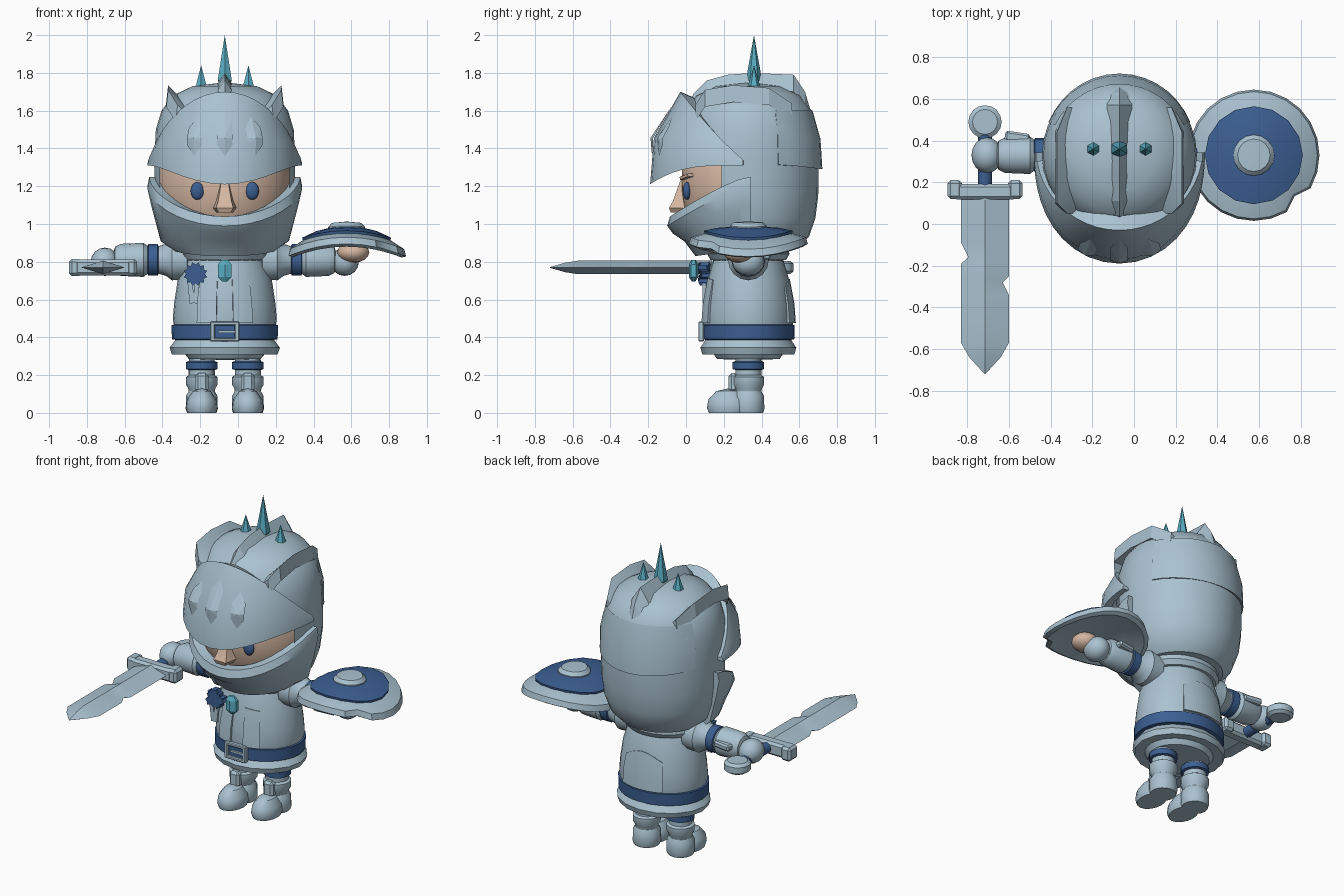
import bpy, bmesh, math
from mathutils import Vector, Matrix, Euler

if "Cube" in bpy.data.objects:
    bpy.data.objects.remove(bpy.data.objects["Cube"])

CX, CY = -0.07, 0.33


def mat(name, c):
    m = bpy.data.materials.new(name)
    m.diffuse_color = (*c, 1)
    m.use_nodes = True
    m.node_tree.nodes["Principled BSDF"].inputs["Base Color"].default_value = m.diffuse_color
    return m


STEEL = mat("pale steel", (0.40, 0.54, 0.63))
BLUE = mat("navy blue", (0.045, 0.115, 0.29))
TEAL = mat("teal crystal", (0.10, 0.42, 0.54))
SKIN = mat("skin", (0.66, 0.47, 0.36))


def finish(name, bm, m, angle=35):
    bmesh.ops.recalc_face_normals(bm, faces=bm.faces)
    me = bpy.data.meshes.new(name)
    bm.to_mesh(me)
    bm.free()
    me.materials.append(m)
    ob = bpy.data.objects.new(name, me)
    bpy.context.collection.objects.link(ob)
    if angle:
        bpy.ops.object.select_all(action='DESELECT')
        ob.select_set(True)
        bpy.context.view_layer.objects.active = ob
        bpy.ops.object.shade_smooth_by_angle(angle=math.radians(angle))
    return ob


def bridge(bm, rings, closed=True):
    """Join successive vertex loops with quads."""
    for a, b in zip(rings, rings[1:]):
        n = len(a)
        for i in range(n if closed else n - 1):
            j = (i + 1) % n
            bm.faces.new((a[i], a[j], b[j], b[i]))


def lathe(name, prof, loc, m, seg=24, scale=(1, 1, 1), rot=(0, 0, 0), edit=None, angle=35):
    bm = bmesh.new()
    rings = [[bm.verts.new((max(r, 1e-4) * math.sin(2 * math.pi * i / seg),
                            max(r, 1e-4) * -math.cos(2 * math.pi * i / seg), z))
              for i in range(seg)] for r, z in prof]
    bridge(bm, rings)
    for ring in (rings[0], rings[-1]):
        bm.faces.new(ring)
    bmesh.ops.remove_doubles(bm, verts=bm.verts, dist=5e-4)
    M = Matrix.LocRotScale(Vector(loc), Euler(rot), Vector(scale))
    bmesh.ops.transform(bm, matrix=M, verts=bm.verts)
    if edit:
        edit(bm)
    return finish(name, bm, m, angle)


def shell(name, a0, a1, n, section, m, ys=1.0, angle=35):
    """Curved plate: section(angle) gives a closed loop of (radius, z); angle 0 is the front."""
    bm = bmesh.new()
    rings = []
    for i in range(n + 1):
        t = math.radians(a0 + (a1 - a0) * i / n)
        rings.append([bm.verts.new((CX + r * math.sin(t), CY - ys * r * math.cos(t), z))
                      for r, z in section(t)])
    bridge(bm, rings)
    bm.faces.new(rings[0])
    bm.faces.new(rings[-1])
    return finish(name, bm, m, angle)


def ball(name, loc, size, m, seg=16):
    bm = bmesh.new()
    bmesh.ops.create_uvsphere(bm, u_segments=seg, v_segments=seg // 2, radius=1,
                              matrix=Matrix.LocRotScale(Vector(loc), None, Vector(size)))
    return finish(name, bm, m, 50)


def box(name, loc, size, m, bevel=0.0, rot=(0, 0, 0)):
    bm = bmesh.new()
    bmesh.ops.create_cube(bm, size=1, matrix=Matrix.LocRotScale(Vector(loc), Euler(rot), Vector(size)))
    if bevel:
        bmesh.ops.bevel(bm, geom=bm.edges[:], offset=bevel, segments=1, affect='EDGES')
    return finish(name, bm, m, 0)


def crest(name, path, half, drop, lean, m=STEEL):
    """Ridge with a triangular section along a path of peak points."""
    bm = bmesh.new()
    rings = [[bm.verts.new((x - lean - half, y, z - drop)), bm.verts.new((x, y, z)),
              bm.verts.new((x - lean + half, y, z - drop))] for x, y, z in path]
    bridge(bm, rings)
    bm.faces.new(rings[0])
    bm.faces.new(rings[-1])
    return finish(name, bm, m, 20)


# Helmet bowl, open at the face
def open_face(bm):
    gone = [f for f in bm.faces if f.calc_center_median().y < 0.2
            and 0.97 < f.calc_center_median().z < 1.38]
    bmesh.ops.delete(bm, geom=gone, context='FACES')


lathe("helmet_bowl", [(0, .87), (.26, .87), (.32, .93), (.355, 1.03), (.37, 1.15), (.372, 1.26), (.372, 1.36),
                      (.365, 1.5), (.335, 1.6), (.275, 1.68), (.17, 1.73), (0, 1.75)],
      (CX, CY, 0), STEEL, 32, edit=open_face)
shell("helmet_back_lip", 115, 245, 14,
      lambda t: [(.36, 1.31), (.372 + .02 * math.cos(t) ** 2, 1.32 - .03 * math.cos(t) ** 2),
                 (.372 + .01 * math.cos(t) ** 2, 1.45), (.34, 1.6)], STEEL)


# Visor: pointed at the brow, swept back to the temples
def visor_section(t):
    c = max(math.cos(t), 0)
    top = 1.32 + .38 * c ** 1.1
    low = 1.31 - .10 * c ** 5
    rb = .41 + .11 * c ** 2
    rt = .40 - .04 * c
    mid = low + .5 * (top - low)
    return [(rb - .06, low + .05 * c), (rb, low), (rb - .02 * c, mid), (rt, top), (rt - .07, top - .03)]


shell("visor", -86, 86, 20, visor_section, STEEL, angle=30)


# Visor slots: long faceted lozenges following the visor surface
for i, ang in enumerate((-19, 0, 19)):
    bm = bmesh.new()
    t = math.radians(ang)
    out = Vector((math.sin(t), -math.cos(t), 0))
    side = Vector((math.cos(t), math.sin(t), 0))
    _, (rb, low), (rm, mid), (rt, top), _ = visor_section(t)

    def on_visor(z, u, lift):
        r = rb + (rm - rb) * (z - low) / (mid - low) if z < mid else rm + (rt - rm) * (z - mid) / (top - mid)
        return bm.verts.new(Vector((CX, CY, z)) + out * (r + lift) + side * u)
    z0, z1 = 1.36, 1.62 if ang == 0 else 1.57
    loop = [on_visor(z0, 0, .002), on_visor(z0 + .06, .042, .002), on_visor(mid, .042, .004),
            on_visor(z1 - .06, .042, .002), on_visor(z1, 0, .002), on_visor(z1 - .06, -.042, .002),
            on_visor(mid, -.042, .004), on_visor(z0 + .06, -.042, .002)]
    hub = on_visor(mid, 0, .018)
    for k in range(8):
        bm.faces.new((loop[k], loop[(k + 1) % 8], hub))
    finish("visor_slot_%d" % i, bm, STEEL, 0)


# Chin guard
def chin_section(t):
    c = max(math.cos(t), 0)
    top = 1.25 - .21 * c ** 1.3
    return [(.35, top), (.40 + .015 * c, top), (.41 + .02 * c, top - .05),
            (.39 + .01 * c, top - .09 - .06 * (1 - c)), (.34, .91), (.28, .83 + .04 * (1 - c)), (.24, .86)]


shell("chin_guard", -92, 92, 20, chin_section, STEEL)

# Crests and crystal spikes
crest("centre_crest", [(CX, y, z) for y, z in ((-.01, 1.58), (.04, 1.69), (.11, 1.76), (.22, 1.79), (.35, 1.80),
                                               (.57, 1.79), (.63, 1.70), (.69, 1.5))], .06, .09, 0)
for s in (-1, 1):
    crest("side_crest", [(CX + s * o, y, z) for o, y, z in ((.25, .05, 1.63), (.30, .10, 1.71), (.30, .25, 1.735),
                                                           (.30, .44, 1.72), (.25, .56, 1.64))],
          .05, .09, s * .04)
    lathe("side_spike", [(0, 1.68), (.036, 1.72), (0, 1.84)], (CX + s * .125, .36, 0), TEAL, 6, angle=0)
lathe("centre_spike", [(0, 1.7), (.043, 1.76), (0, 2.0)], (CX, .36, 0), TEAL, 6, angle=0)

# Face
lathe("face", [(0, .95), (.29, .98), (.34, 1.06), (.355, 1.18), (.35, 1.3), (.3, 1.42), (0, 1.5)],
      (CX, CY, 0), SKIN, 32)
for s in (-1, 1):
    ball("eye", (CX + s * .145, .005, 1.175), (.036, .022, .047), BLUE)
    box("eyebrow", (CX + s * .15, .002, 1.25), (.11, .03, .016), SKIN, rot=(0, s * -.15, s * .4))
bm = bmesh.new()
nose = [[bm.verts.new((CX + x, y, z)) for x, y in ((-w, .01), (-w * .7, d), (w * .7, d), (w, .01))]
        for w, d, z in ((.025, -.03, 1.23), (.05, -.07, 1.12), (.065, -.09, 1.085), (.045, -.08, 1.06))]
bridge(bm, nose)
for ring in (nose[0], nose[-1]):
    bm.faces.new(ring)
finish("nose", bm, SKIN, 30)

# Torso, collar, belt and skirt
YS = .87
lathe("torso", [(0, .28), (.19, .285), (.235, .34), (.262, .40), (.275, .5), (.268, .58), (.25, .7),
                (.22, .79), (.18, .9)], (CX, CY, 0), STEEL, 28, (1, YS, 1))
lathe("collar", [(.15, .80), (.23, .81), (.25, .84), (.24, .9), (.15, .92)], (CX, CY, 0), STEEL, 24, (1, YS, 1))
lathe("belt", [(.25, .385), (.28, .39), (.282, .465), (.25, .47)], (CX, CY, 0), BLUE, 28, (1, YS, 1))
lathe("skirt", [(.24, .39), (.262, .385), (.292, .345), (.28, .31), (.2, .315)], (CX, CY, 0), STEEL, 16, (1, YS, 1))


def cloth(low, top):
    f = lambda z: .275 - .055 * max(0, (z - .48) / .3) ** 1.5
    return [(f(z) + d, z) for z, d in ((low, -.02), (low, .014), (.58, .016), (top, .014), (top, -.02))]


for s in (-1, 1):
    shell("coat_flap", s * 9, s * 31, 4, lambda t: cloth(.475, .72 - .03 * abs(t)), STEEL, YS)
shell("back_plate", 150, 210, 6, lambda t: cloth(.475, .66 + .05 * max(0, math.cos((t - math.pi) * 3))), STEEL, YS)

# Buckle
box("buckle_blue", (CX, .087, .43), (.11, .012, .07), BLUE)
for s in (-1, 1):
    box("buckle_side", (CX + s * .065, .08, .43), (.025, .03, .105), STEEL, .005)
    box("buckle_bar", (CX, .08, .43 + s * .043), (.14, .03, .02), STEEL, .005)
box("buckle_tongue", (CX + .01, .078, .43), (.09, .02, .014), STEEL)

# Neck gem and rosette with tails
lathe("neck_gem", [(.015, .695), (.042, .72), (.042, .785), (.02, .81)], (CX, .04, 0), TEAL, 6, (1, .6, 1), angle=0)
bm = bmesh.new()
rim = [[bm.verts.new((-.225 + r * math.sin(k * math.pi / 12), y + .012 * math.cos(k), .735 + r * math.cos(k * math.pi / 12)))
        for k in range(24) for r in ((.064 if k % 2 else .05),)] for y in (.075, .12)]
bridge(bm, rim)
for ring in rim:
    bm.faces.new(ring)
finish("rosette", bm, BLUE, 0)
for s in (-1, 1):
    box("rosette_tail", (-.235 + s * .014, .095, .64), (.026, .015, .12), STEEL, rot=(0, s * .1, 0))

# Arms
for s in (-1, 1):
    def arm(name, prof, m, seg=16):
        lathe(name, prof, (CX, CY, .81), m, seg, rot=(0, s * math.pi / 2, 0))
    arm("upper_arm", [(.07, .1), (.075, .38)], STEEL)
    arm("shoulder_cap", [(.06, .19), (.105, .2), (.108, .28), (.085, .31), (.07, .36)], STEEL)
    arm("arm_band", [(.06, .345), (.083, .355), (.083, .405), (.06, .415)], BLUE)
    arm("bracer", [(.05, .405), (.075, .41), (.09, .43), (.085, .55), (.07, .58), (.04, .59)], STEEL)
    ball("fist", (CX + s * .635, CY, .80), (.075, .085, .075), STEEL)
    box("bracer_fin", (CX + s * .49, CY + .085, .83), (.12, .05, .04), STEEL, .01, (0, 0, s * .15))

    # Legs and boots
    x = CX + s * .122
    lathe("leg", [(.07, .1), (.068, .33)], (x, CY, 0), STEEL, 16)
    lathe("leg_band", [(.06, .225), (.084, .232), (.084, .268), (.06, .278)], (x, CY, 0), BLUE, 16)
    lathe("boot_shaft", [(.065, .08), (.072, .13), (.084, .15), (.084, .19), (.06, .205)], (x, CY, 0), STEEL, 16)
    lathe("heel", [(.078, 0), (.085, .02), (.083, .09), (.06, .13)], (x, CY, 0), STEEL, 16)
    lathe("boot_toe", [(.08, 0), (.088, .025), (.082, .07), (.05, .115), (0, .13)], (x, .225, 0), STEEL, 16, (.95, 1.3, 1))
    box("shin_guard", (x, .25, .16), (.07, .05, .10), STEEL, .015)

# Sword
SX, SZ = -.715, .77
lathe("pommel", [(.06, -.035), (.08, -.02), (.08, .02), (.06, .035)], (SX, .49, SZ), STEEL, 16)
lathe("grip", [(.033, .15), (.033, .45)], (SX, 0, SZ), BLUE, 12, rot=(-math.pi / 2, 0, 0))
box("cross_guard", (SX, .155, SZ), (.30, .075, .085), STEEL, .015)
for s in (-1, 1):
    box("guard_tip", (SX + s * .145, .165, SZ), (.07, .09, .09), STEEL, .015)
bm = bmesh.new()
rows = ((.14, .115, .115), (-.09, .115, .115), (-.16, .08, .115), (-.19, .115, .115), (-.25, .115, .115),
        (-.28, .115, .085), (-.34, .115, .115), (-.57, .115, .115), (-.64, .075, .075), (-.72, .002, .002))
blade = []
for y, l, r in rows:
    h = .036 if y > -.6 else .025 if y > -.7 else .002
    blade.append([bm.verts.new((SX + dx, y, SZ + dz)) for dx, dz in ((-l, 0), (0, h), (r, 0), (0, -h))])
bridge(bm, blade)
bm.faces.new(blade[0])
bm.faces.new(blade[-1])
finish("blade", bm, STEEL, 20)

# Shield, bowed across x, with a nick in the rim
HX = .575


def bow(bm):
    for v in bm.verts:
        d = Vector((v.co.x - HX, v.co.y - CY))
        a = math.degrees(math.atan2(d.y, d.x))
        if d.length > .27 and -50 < a < -38:
            v.co.x, v.co.y = HX + d.x * .88, CY + d.y * .88
        v.co.z -= .68 * (v.co.x - HX) ** 2


lathe("shield_rim", [(0, .90), (.16, .90), (.29, .88), (.315, .895), (.305, .93), (.235, .95), (.12, .965), (0, .97)],
      (HX, CY, 0), STEEL, 24, edit=bow)
lathe("shield_band", [(.23, .94), (.235, .965), (.16, .98), (.09, .985), (.08, .96)], (HX, CY, 0), BLUE, 16, edit=bow)
lathe("shield_boss", [(.10, .97), (.098, .99), (.078, 1.01), (0, 1.013)], (HX, CY, 0), STEEL, 16, edit=bow)
ball("palm", (.61, .28, .85), (.085, .08, .055), SKIN)
